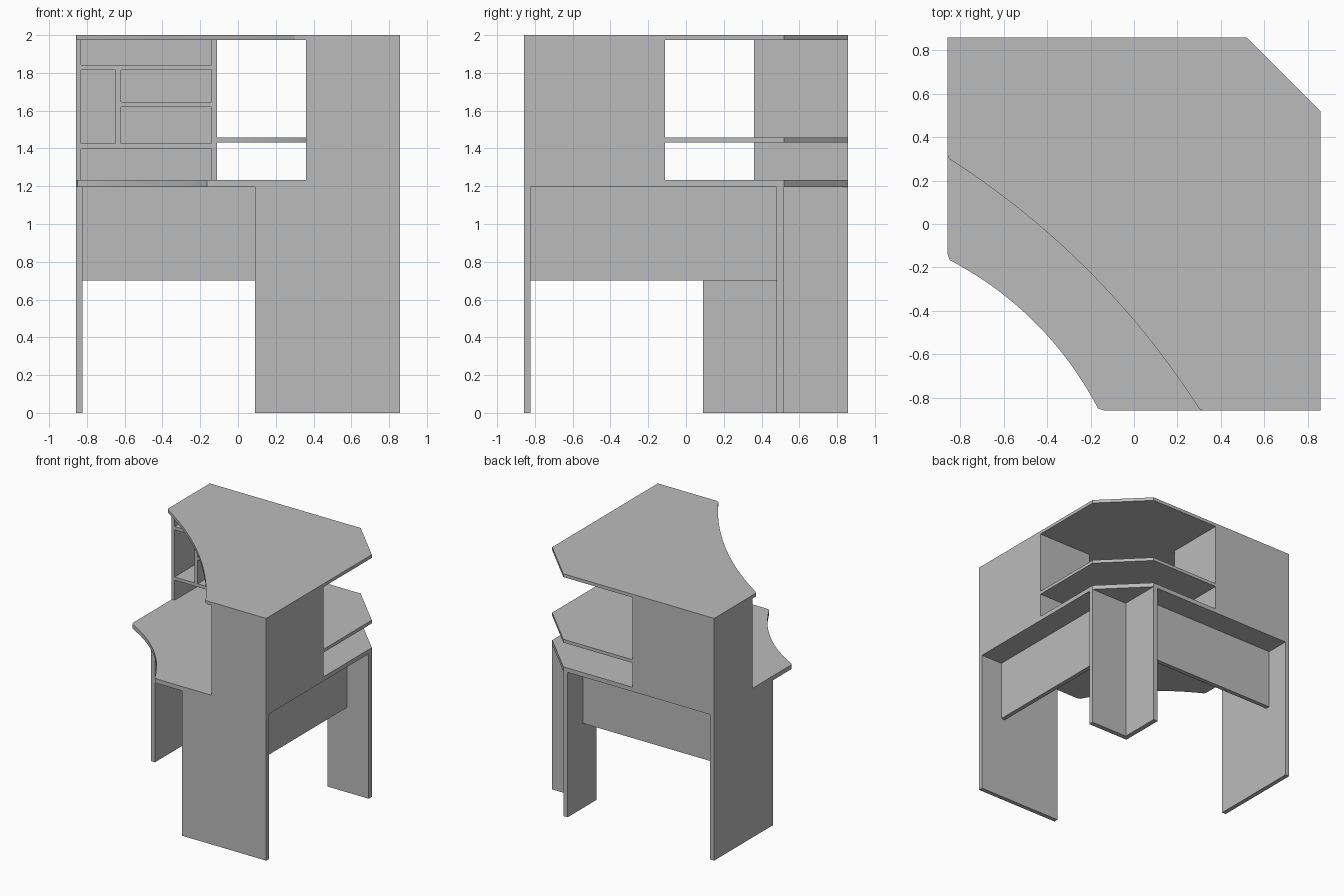
import bpy, bmesh
from mathutils import Matrix, Vector

cube = bpy.data.objects.get("Cube")
if cube:
    bpy.data.objects.remove(cube, do_unlink=True)

E = 0.858            # half width of the plan
CH = 0.52            # start of the chamfered back corner
DEPTH = 0.36         # front plane of the hutch boxes
SIDE = -0.112        # inner end of the hutch boxes
T, P = 0.027, 0.036  # thin and thick board thickness
DESK_LO, DESK_HI, TOP_LO, TOP_HI = 1.196, 1.232, 1.973, 2.0

grey = bpy.data.materials.new("grey_board")
grey.use_nodes = True
colour = (0.5, 0.5, 0.5, 1)
grey.diffuse_color = colour
grey.node_tree.nodes["Principled BSDF"].inputs["Base Color"].default_value = colour


def finish(name, bm):
    bmesh.ops.recalc_face_normals(bm, faces=bm.faces)
    mesh = bpy.data.meshes.new(name)
    bm.to_mesh(mesh)
    bm.free()
    mesh.materials.append(grey)
    obj = bpy.data.objects.new(name, mesh)
    bpy.context.collection.objects.link(obj)
    return obj


def board(name, x, y, z):
    """A board on each wing, reflected across the plan diagonal."""
    for side, (a, b) in (("right_", (x, y)), ("left_", (y, x))):
        spans = (a, b, z)
        centre = Vector([(s[0] + s[1]) / 2 for s in spans])
        size = Vector([s[1] - s[0] for s in spans])
        bm = bmesh.new()
        bmesh.ops.create_cube(bm, size=1, matrix=Matrix.Translation(centre)
                              @ Matrix.Diagonal(size).to_4x4())
        finish(side + name, bm)


def arc(start, sag, steps=24):
    """Concave front edge from start to its diagonal reflection."""
    a, b = Vector(start), Vector((start[1], start[0]))
    out = Vector((1, 1)).normalized()
    pts = []
    for i in range(steps + 1):
        t = i / steps
        pts.append(a.lerp(b, t) + out * sag * 4 * t * (1 - t))
    return pts


def slab(name, half, front, z0, z1):
    """Flat slab from half an outline, its reflection and a front curve."""
    outline = [Vector(p) for p in half]
    ring = [Vector((p.y, p.x)) for p in reversed(outline)] + outline + front
    bm = bmesh.new()
    face = bm.faces.new([bm.verts.new((p.x, p.y, z0)) for p in ring])
    ext = bmesh.ops.extrude_face_region(bm, geom=[face], use_keep_orig=True)
    verts = [v for v in ext["geom"] if isinstance(v, bmesh.types.BMVert)]
    bmesh.ops.translate(bm, verts=verts, vec=(0, 0, z1 - z0))
    bmesh.ops.remove_doubles(bm, verts=bm.verts, dist=0.0005)
    obj = finish(name, bm)
    bpy.ops.object.select_all(action='DESELECT')
    obj.select_set(True)
    bpy.context.view_layer.objects.active = obj
    bpy.ops.object.shade_smooth_by_angle(angle=0.2)


# Desk, canopy and corner shelf
back = [(CH, E), (-E, E)]
slab("desktop", back + [(-E, -0.14), (-0.85, -0.165)],
     arc((-0.823, -0.18), 0.066), DESK_LO, DESK_HI)
slab("canopy", back + [(-E, 0.315), (-0.853, 0.303)],
     arc((-0.84, 0.293), 0.086), TOP_LO, TOP_HI)
slab("corner_shelf", [(CH, E), (SIDE, E)],
     arc((SIDE, DEPTH), 0.05), 1.432, 1.459)

# Legs, modesty panels and the angled corner post
board("end_leg", (-E, -E + P), (0.09, E), (0, DESK_LO))
board("modesty_panel", (-E + P, 0.48), (0.624, 0.66), (0.70, DESK_LO))
board("corner_post", (0.48, CH), (0.48, E), (0, DESK_LO))

# Hutch boxes
inner = (-E + T, SIDE - T)
shelf_y = (DEPTH, E - T)
full_z = (DESK_HI, TOP_LO)
board("hutch_outer_side", (-E, -E + T), (DEPTH, E), full_z)
board("hutch_inner_side", (SIDE - T, SIDE), (DEPTH, E), full_z)
board("hutch_back", inner, (E - T, E), full_z)
low, high = 1.398, 1.814
board("hutch_lower_shelf", inner, shelf_y, (low, low + T))
board("hutch_upper_shelf", inner, shelf_y, (high, high + T))
board("hutch_divider", (-0.648, -0.62), shelf_y, (low + T, high))
board("hutch_small_shelf", (-0.62, SIDE - T), shelf_y, (1.62, 1.62 + T))
